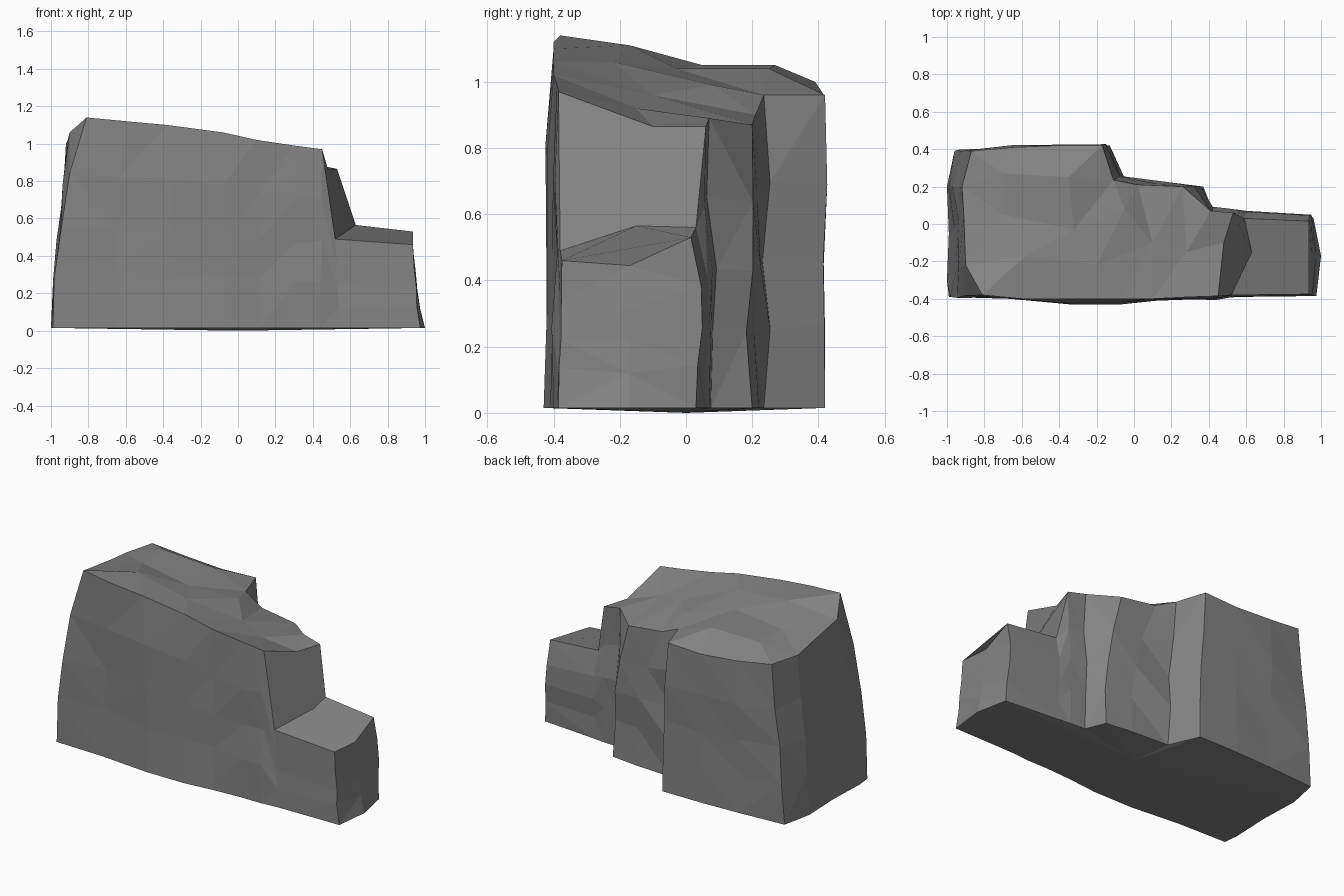
import bpy, bmesh, random
from mathutils import Vector
from mathutils.geometry import delaunay_2d_cdt

if "Cube" in bpy.data.objects:
    bpy.data.objects.remove(bpy.data.objects["Cube"])

random.seed(4)

# Vertical rock columns around the outline: base x, base y, top x, top y, top z
columns = [
    # front wall, left to right
    (-.99, -.39, -.81, -.38, 1.14), (-.66, -.40, -.60, -.40, 1.12),
    (-.34, -.43, -.38, -.40, 1.10), (-.07, -.43, -.08, -.40, 1.06),
    (.12, -.41, .10, -.40, 1.02), (.30, -.40, .30, -.39, .99),
    (.44, -.40, .45, -.385, .97),
    # low ledge on the right
    (.55, -.39, .52, -.38, .49), (.975, -.385, .935, -.375, .46),
    (1.0, -.17, .935, -.17, .445), (.96, .03, .935, .015, .53),
    (.62, .06, .59, .03, .56),
    # stepped back wall
    (.52, .07, .53, .06, .865), (.42, .075, .41, .07, .89),
    (.37, .20, .26, .20, .87), (.20, .22, .02, .21, .90),
    (-.05, .235, -.11, .235, .96), (-.13, .42, -.17, .42, .96),
    (-.40, .42, -.40, .42, .95), (-.65, .41, -.65, .41, .97),
    (-.96, .39, -.87, .39, 1.0),
    # left wall
    (-1.0, .20, -.92, .20, 1.0), (-.99, -.05, -.91, .05, 1.02),
    (-1.0, -.30, -.90, -.22, 1.06),
]
# Bumps inside the upper surface
bumps = [(-.70, .27, 1.05), (-.70, .05, 1.05), (-.58, -.17, 1.11),
         (-.32, -.03, 1.04), (-.35, .25, 1.04), (-.05, .08, .99),
         (.10, -.10, .96), (-.20, -.22, 1.06), (.28, -.15, .92)]
levels = [0, .26, .48, .72, 1]
# Waviness of the rear: ledge, notch, small step, inner corner, big step
ledge_sway = [0, .012, .025, .025, 0]
notch_sway = [0, .008, .015, -.01, 0]
step_sway = [0, -.018, .004, .0, 0]
corner_sway = [0, .02, -.004, .02, 0]
back_sway = [0, .0, -.006, .01, 0]
sways = {10: ledge_sway, 11: ledge_sway, 12: notch_sway, 13: notch_sway,
         14: step_sway, 15: step_sway, 16: corner_sway}


def lean(i):
    """How fast a column moves from base to top position."""
    if 7 <= i <= 11:
        return .7
    if i == 0:
        return 1.9
    return 1.05 if i >= 20 else 2.5


bm = bmesh.new()
rings = []
for level, t in enumerate(levels):
    ring = []
    for i, (bx, by, tx, ty, tz) in enumerate(columns):
        k = t ** lean(i)
        w = 0 if t in (0, 1) else .004 if 7 <= i <= 17 else .009
        p = Vector((bx + (tx - bx) * k + random.uniform(-w, w),
                    by + (ty - by) * k + random.uniform(-w, w),
                    .015 + (tz - .015) * t + 2 * random.uniform(-w, w)))
        if 10 <= i <= 20:
            p.y += sways.get(i, back_sway)[level]
        p.x = max(-1, min(1, p.x))
        ring.append(bm.verts.new(p))
    rings.append(ring)

# Side walls and underside
n = len(columns)
for low, high in zip(rings, rings[1:]):
    for i in range(n):
        j = (i + 1) % n
        bm.faces.new((low[i], low[j], high[j], high[i]))
under = bm.verts.new((0, 0, 0))
for i in range(n):
    bm.faces.new((rings[0][(i + 1) % n], rings[0][i], under))

# Break warped wall quads into flat facets
bmesh.ops.triangulate(bm, faces=[f for f in bm.faces if len(f.verts) > 3])

# Ledge surface and the riser behind it, each one broad face
top = rings[-1]
riser_top = bm.verts.new((.48, -.1, .865))
riser_foot = bm.verts.new((.63, -.15, .565))
bm.faces.new(top[7:12] + [riser_foot])
bm.faces.new((top[6], top[7], riser_foot, top[11], top[12], riser_top))

# Faceted upper surface
border = top[:7] + [riser_top] + top[12:]
points = border + [bm.verts.new(b) for b in bumps]
m = len(border)
cap = delaunay_2d_cdt([v.co.xy for v in points],
                      [(i, (i + 1) % m) for i in range(m)], [], 1, 1e-5)
for tri in cap[2]:
    bm.faces.new([points[cap[3][i][0]] for i in tri])

bmesh.ops.recalc_face_normals(bm, faces=bm.faces)
mesh = bpy.data.meshes.new("rock_cliff")
bm.to_mesh(mesh)
bm.free()

# Dark grey stone
stone = bpy.data.materials.new("dark_stone")
stone.diffuse_color = (.23, .23, .23, 1)
stone.use_nodes = True
stone.node_tree.nodes["Principled BSDF"].inputs["Base Color"].default_value = stone.diffuse_color
mesh.materials.append(stone)
rock = bpy.data.objects.new("rock_cliff", mesh)
bpy.context.collection.objects.link(rock)
